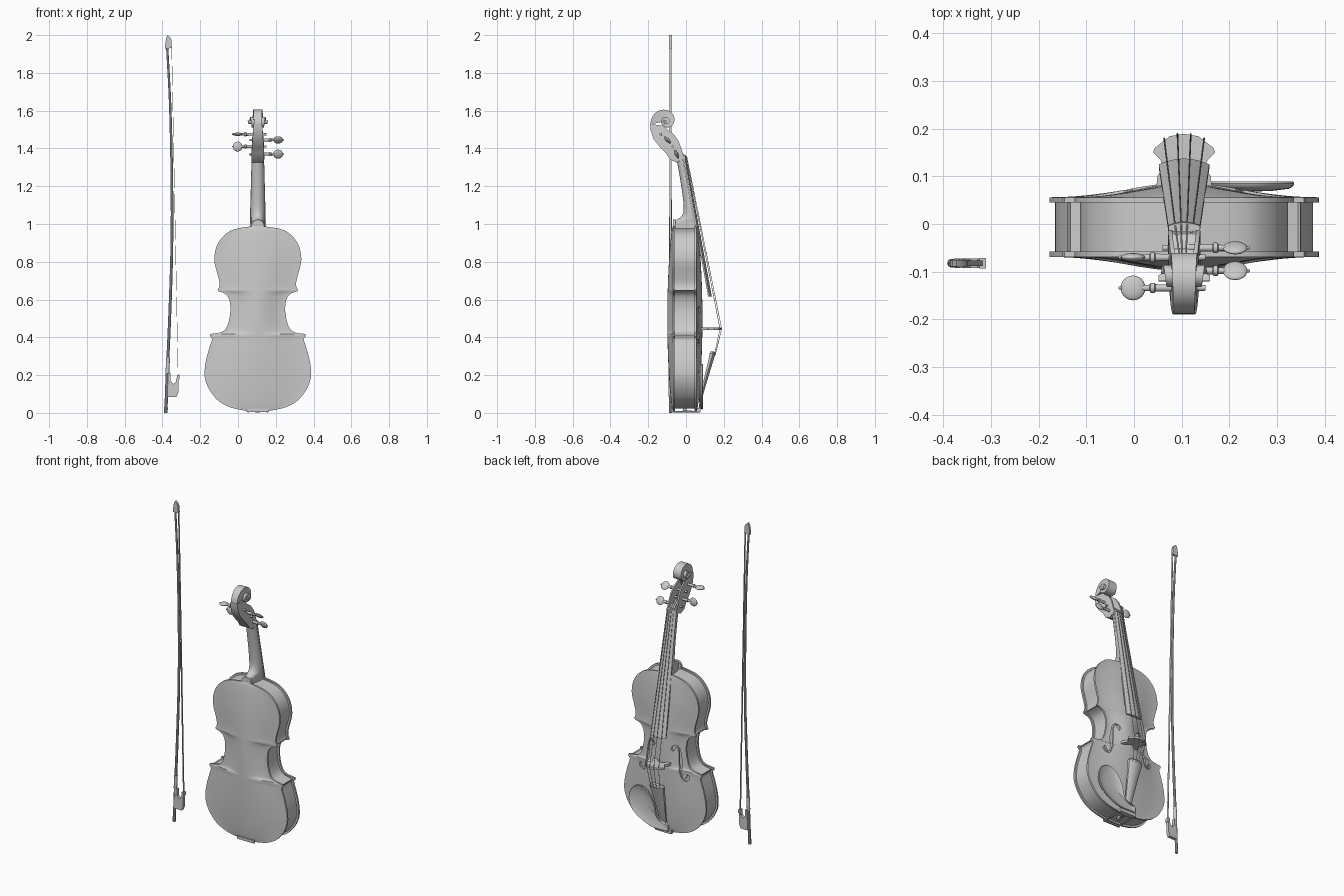
import bpy, bmesh, math
from mathutils import Vector, Matrix

if "Cube" in bpy.data.objects:
    bpy.data.objects.remove(bpy.data.objects["Cube"])

C = 0.105          # x of the violin's centre line
pi = math.pi


def mesh(name, verts, faces):
    me = bpy.data.meshes.new(name)
    me.from_pydata([tuple(v) for v in verts], [], faces)
    bm = bmesh.new()
    bm.from_mesh(me)
    bmesh.ops.recalc_face_normals(bm, faces=bm.faces)
    bm.to_mesh(me)
    bm.free()
    ob = bpy.data.objects.new(name, me)
    bpy.context.collection.objects.link(ob)
    return ob


def loft_data(rings, caps=True, start=0):
    n = len(rings[0])
    faces = [(start + i * n + j, start + i * n + (j + 1) % n,
              start + (i + 1) * n + (j + 1) % n, start + (i + 1) * n + j)
             for i in range(len(rings) - 1) for j in range(n)]
    if caps:
        last = start + (len(rings) - 1) * n
        faces += [tuple(range(start, start + n)), tuple(range(last, last + n))]
    return [v for r in rings for v in r], faces


def loft(name, rings, caps=True):
    return mesh(name, *loft_data(rings, caps))


def smooth(pts, n=5):
    """Catmull-Rom through points of any dimension."""
    p = [Vector(q) for q in pts]
    p = [2 * p[0] - p[1]] + p + [2 * p[-1] - p[-2]]
    out = []
    for a, b, c, d in zip(p, p[1:], p[2:], p[3:]):
        for k in range(n):
            t = k / n
            out.append(0.5 * (2 * b + (c - a) * t + (2 * a - 5 * b + 4 * c - d) * t * t
                              + (3 * b - a - 3 * c + d) * t ** 3))
    return out + [p[-2]]


def tube(name, pts, radii, n=10):
    p = [Vector(q) for q in pts]
    if not isinstance(radii, (list, tuple)):
        radii = [radii] * len(p)
    ref = Vector((0, 1, 0)) if abs((p[-1] - p[0]).normalized().y) < 0.7 else Vector((1, 0, 0))
    rings = []
    for i, q in enumerate(p):
        t = (p[min(i + 1, len(p) - 1)] - p[max(i - 1, 0)]).normalized()
        u = t.cross(ref).normalized()
        v = t.cross(u)
        rings.append([q + radii[i] * (math.cos(a) * u + math.sin(a) * v)
                      for a in (2 * pi * k / n for k in range(n))])
    return loft(name, rings)


def slab_xz(name, poly, y0, y1):
    return loft(name, [[(x, y, z) for x, z in poly] for y in (y0, y1)])


def box(name, x0, x1, y0, y1, z0, z1):
    return slab_xz(name, [(x0, z0), (x1, z0), (x1, z1), (x0, z1)], y0, y1)


# Body outline: half-widths going up, split at the corner tips
lower = [(.03, .0101), (.08, .014), (.15, .031), (.21, .065), (.255, .12), (.278, .175), (.282, .22),
         (.274, .28), (.258, .34), (.245, .38), (.244, .394), (.255, .407)]
waist = [(.251, .418), (.225, .421), (.192, .428), (.17, .445), (.155, .48), (.146, .53), (.145, .56),
         (.15, .595), (.163, .622), (.185, .636), (.209, .643)]
upper = [(.213, .652), (.205, .665), (.203, .69), (.212, .73), (.226, .78), (.23, .82), (.222, .87),
         (.2, .915), (.16, .955), (.11, .976), (.03, .988)]
half = smooth(lower) + smooth(waist) + smooth(upper)
loop = half + [Vector((-p.x, p.y)) for p in reversed(half)]


# Arched plates
def plate(name, y_edge, s, height, cols=32):
    verts = []
    for off in (0, -s * .011):
        for p in half:
            v = (p.y - .01) / .978
            for k in range(cols + 1):
                u = 2 * k / cols - 1
                arch = height * math.cos(pi * u / 2) ** 2 * max(math.sin(pi * v), 0) ** .6
                verts.append((C + u * p.x, y_edge + s * arch + off, p.y))
    w, rows = cols + 1, len(half)
    m = w * rows
    faces = []
    for i in range(rows - 1):
        for k in range(cols):
            a = i * w + k
            faces += [(a, a + 1, a + w + 1, a + w), (m + a, m + a + w, m + a + w + 1, m + a + 1)]
        for a in (i * w, i * w + cols):
            faces.append((a, a + w, m + a + w, m + a))
    for k in range(cols):
        for a in (k, (rows - 1) * w + k):
            faces.append((a, a + 1, m + a + 1, m + a))
    return mesh(name, verts, faces)


plate("back_plate", -.069, -1, .030)
belly = plate("belly_plate", .056, 1, .031)

# Sound holes cut through the belly: S-shaped slots (x, z, half-width)
slot = smooth([(.066, .526, .003), (.066, .540, .010), (.078, .556, .007), (.096, .552, .005),
               (.106, .520, .006), (.112, .460, .010), (.119, .400, .006), (.131, .366, .005),
               (.150, .362, .007), (.163, .380, .011), (.161, .396, .003)], 4)
verts, faces = [], []
for s in (-1, 1):
    rings = []
    for i, p in enumerate(slot):
        a, b = slot[max(i - 1, 0)], slot[min(i + 1, len(slot) - 1)]
        t = Vector((b.x - a.x, b.y - a.y)).normalized()
        l = (p.x - t.y * p.z, p.y + t.x * p.z)
        r = (p.x + t.y * p.z, p.y - t.x * p.z)
        rings.append([(C + s * q[0], y, q[1]) for q, y in ((l, .02), (l, .12), (r, .12), (r, .02))])
    v, f = loft_data(rings, start=len(verts))
    verts += v
    faces += f
cutter = mesh("sound_hole_cutter", verts, faces)
cutter.hide_render = True
mod = belly.modifiers.new("sound_holes", 'BOOLEAN')
mod.operation, mod.solver, mod.object = 'DIFFERENCE', 'EXACT', cutter
bpy.context.view_layer.objects.active = belly
bpy.ops.object.modifier_apply(modifier=mod.name)
bpy.data.objects.remove(cutter)

# Ribs: outline inset from the plate edges
inset = []
for i, p in enumerate(loop):
    t = (loop[(i + 1) % len(loop)] - loop[i - 1]).normalized()
    inset.append((C + p.x - t.y * .012, p.y + t.x * .012))
loft("ribs", [[(x, y, z) for x, z in inset] for y in (-.06, .047)], caps=False)

# Neck with heel, and the button of the back plate
neck = smooth([(.965, -.068, .034), (1.012, -.066, .035), (1.024, -.048, .037), (1.04, -.024, .038),
               (1.075, -.012, .039), (1.15, -.018, .037), (1.25, -.033, .035), (1.345, -.05, .033)], 3)
rings = []
for z, yb, w in neck:
    yf = .05 - .185 * (z - .985)
    rings.append([(C + w * math.cos(a), yf + (yb - yf) * math.sin(a), z)
                  for a in (pi * k / 14 for k in range(15))])
loft("neck", rings)
tube("neck_button", [(C, -.069, .99), (C, -.055, .99)], .033, 28)


# Arched boards: rows of z, top y, half-width, edge drop, thickness
def board(name, rows):
    rings = []
    for z, yt, w, drop, thick in rows:
        top = [(C + w * u, yt - drop * u * u, z) for u in (1 - k / 6 for k in range(13))]
        rings.append(top + [(C - w, yt - thick, z), (C + w, yt - thick, z)])
    return loft(name, rings)


board("fingerboard", [(.615, .137, .053, .012, .020), (1.348, .001, .033, .007, .016)])
board("nut", [(1.348, .005, .033, .007, .02), (1.36, .003, .033, .007, .02)])
board("tailpiece", [(.325, .150, .040, .012, .024), (.315, .156, .047, .013, .030),
                    (.29, .149, .045, .013, .028), (.18, .115, .032, .010, .020),
                    (.07, .083, .021, .006, .015), (.058, .078, .015, .004, .010)])

# Bridge
side = [(.03, .184), (.062, .159), (.065, .150), (.05, .135), (.042, .12), (.056, .1), (.058, .078),
        (.03, .078), (.025, .098)]
prof = [(0, .189)] + side + [(0, .108)] + [(-x, y) for x, y in reversed(side)]
loft("bridge", [[(C + x, y, z) for x, y in prof] for z in (.438, .452)])

# Pegbox: U-shaped trough (back y, back z, front y, front z, half-width, floor)
rings = []
for yb, zb, yf, zf, w, fl in [(-.05, 1.325, -.012, 1.345, .033, .97), (-.085, 1.342, -.014, 1.365, .034, .9),
                              (-.105, 1.375, -.025, 1.40, .033, .4), (-.14, 1.41, -.04, 1.44, .031, .35),
                              (-.172, 1.45, -.065, 1.475, .028, .35), (-.188, 1.50, -.10, 1.50, .025, .9),
                              (-.19, 1.53, -.12, 1.52, .022, .97)]:
    b, f = Vector((yb, zb)), Vector((yf, zf))
    d = b.lerp(f, fl)
    i = w - .009
    rings.append([(C + x, p.x, p.y) for x, p in ((-w, b), (-w, f), (-i, f), (-i, d),
                                                 (i, d), (i, f), (w, f), (w, b))])
loft("pegbox", rings)

# Scroll: spiral that narrows and widens sideways towards the eye
rings = []
for k in range(105):
    t = k / 104 * 13
    r = .012 + .073 * math.exp(-.25 * t)
    w = .021 + .033 * (t / 13) ** 1.1
    a = pi + .2 - t
    rings.append([(C + x, -.105 + q * math.cos(a), 1.545 + q * math.sin(a))
                  for x, q in ((-w, .002), (-w, r), (w, r), (w, .002))])
loft("scroll", rings)

# Tuning pegs: side, y, z, head turn
pegs = [(1, -.05, 1.37, 25), (-1, -.07, 1.41, 0), (1, -.098, 1.445, 45), (-1, -.134, 1.475, 88)]
for i, (s, y, z, turn) in enumerate(pegs, 1):
    tube(f"peg_shaft_{i}", [(C + s * x, y, z) for x in (-.045, .06, .062, .07, .072, .09)],
         [.006, .008, .011, .011, .007, .006], 14)
    bm = bmesh.new()
    bmesh.ops.create_uvsphere(bm, u_segments=20, v_segments=12, radius=1, matrix=(
        Matrix.Translation((C + s * .107, y, z)) @ Matrix.Rotation(math.radians(turn), 4, 'X')
        @ Matrix.Diagonal((.026, .009, .026, 1))))
    bmesh.ops.create_uvsphere(bm, u_segments=10, v_segments=6, radius=.004,
                              matrix=Matrix.Translation((C + s * .134, y, z)))
    me = bpy.data.meshes.new(f"peg_head_{i}")
    bm.to_mesh(me)
    bm.free()
    bpy.context.collection.objects.link(bpy.data.objects.new(f"peg_head_{i}", me))

# Strings from peg over nut and bridge to tailpiece
for i, k in enumerate((-1.5, -.5, .5, 1.5)):
    peg = pegs[(1, 3, 2, 0)[i]]
    drop = .0045 * k * k
    tube(f"string_{i + 1}", [(C + k * .006, peg[1], peg[2]), (C + k * .013, .005 - drop / 3, 1.355),
                             (C + k * .028, .190 - drop, .445), (C + k * .02, .155 - drop / 2, .305)],
         .0017, 6)

# End button, saddle and tail loop
tube("end_button", [(C, -.006, z) for z in (.03, .012, .011, .003)], [.009, .009, .014, .012], 16)
box("saddle", C - .035, C + .035, .045, .066, .006, .022)
for s in (-1, 1):
    tube("tail_loop", [(C + s * .008, .076, .065), (C + s * .008, .068, .012), (C + s * .006, .05, .006),
                       (C + s * .006, -.006, .008)], .003, 8)

# Chin rest: dished plate with an arm across the tail
rim = smooth([(.06, .02), (.06, .055), (.11, .066), (.142, .10), (.16, .17), (.20, .235), (.26, .26),
              (.315, .228), (.336, .16), (.31, .095), (.25, .05), (.17, .02), (.06, .02)], 4)[:-1]
mid = Vector((.235, .155))
rings = []
for f, y in [(.02, .068), (.5, .069), (.9, .074), (.98, .080), (1, .085), (.97, .089),
             (.9, .086), (.6, .079), (.3, .077), (.02, .076)]:
    rings.append([(q.x, y, q.y) for q in (mid + (p - mid) * f for p in rim)])
loft("chin_rest", rings)
for x in (.055, .155):
    tube("chin_rest_clamp", [(x, y, .007) for y in (-.072, -.02, -.018, .03, .032, .075)],
         [.004, .004, .006, .006, .004, .004], 10)
box("chin_rest_foot", .046, .164, -.078, -.069, .004, .022)
box("chin_rest_bracket", .05, .16, .056, .076, .004, .026)

# Bow: stick, grip, end screw
Y = -.082
path = smooth([(-.382, Y, 0), (-.375, Y, .2), (-.362, Y, .5), (-.352, Y, .8), (-.349, Y, 1.05),
               (-.352, Y, 1.35), (-.36, Y, 1.65), (-.373, Y, 1.9), (-.376, Y, 1.95)], 4)
tube("bow_stick", path, [.0085 - .003 * i / (len(path) - 1) for i in range(len(path))], 10)
tube("bow_grip", [(-.374, Y, .21), (-.370, Y, .29)], .010, 12)
tube("bow_end_screw", [(-.382, Y, 0), (-.381, Y, .03)], .0095, 10)
# Bow head, frog, ferrule and hair
slab_xz("bow_head", [(-.386, 1.928), (-.348, 1.932), (-.352, 1.95), (-.351, 1.972), (-.358, 1.988),
                     (-.372, 2.0), (-.380, 1.985), (-.385, 1.955)], Y - .007, Y + .007)
slab_xz("bow_frog", [(-.374, .085), (-.325, .085), (-.316, .108), (-.316, .14), (-.312, .2), (-.322, .2),
                     (-.328, .165), (-.343, .153), (-.356, .168), (-.358, .21), (-.370, .21)],
        Y - .010, Y + .010)
box("bow_ferrule", -.324, -.310, Y - .011, Y + .011, .178, .2)
loft("bow_hair", [[(x + a, Y + b, z) for a, b in ((-.001, -.006), (.001, -.006), (.001, .006), (-.001, .006))]
                  for x, z in ((-.317, .19), (-.351, 1.935))])

# Smooth shading with sharp edges kept
bpy.ops.object.select_all(action='SELECT')
bpy.context.view_layer.objects.active = belly
bpy.ops.object.shade_smooth_by_angle(angle=math.radians(35))
